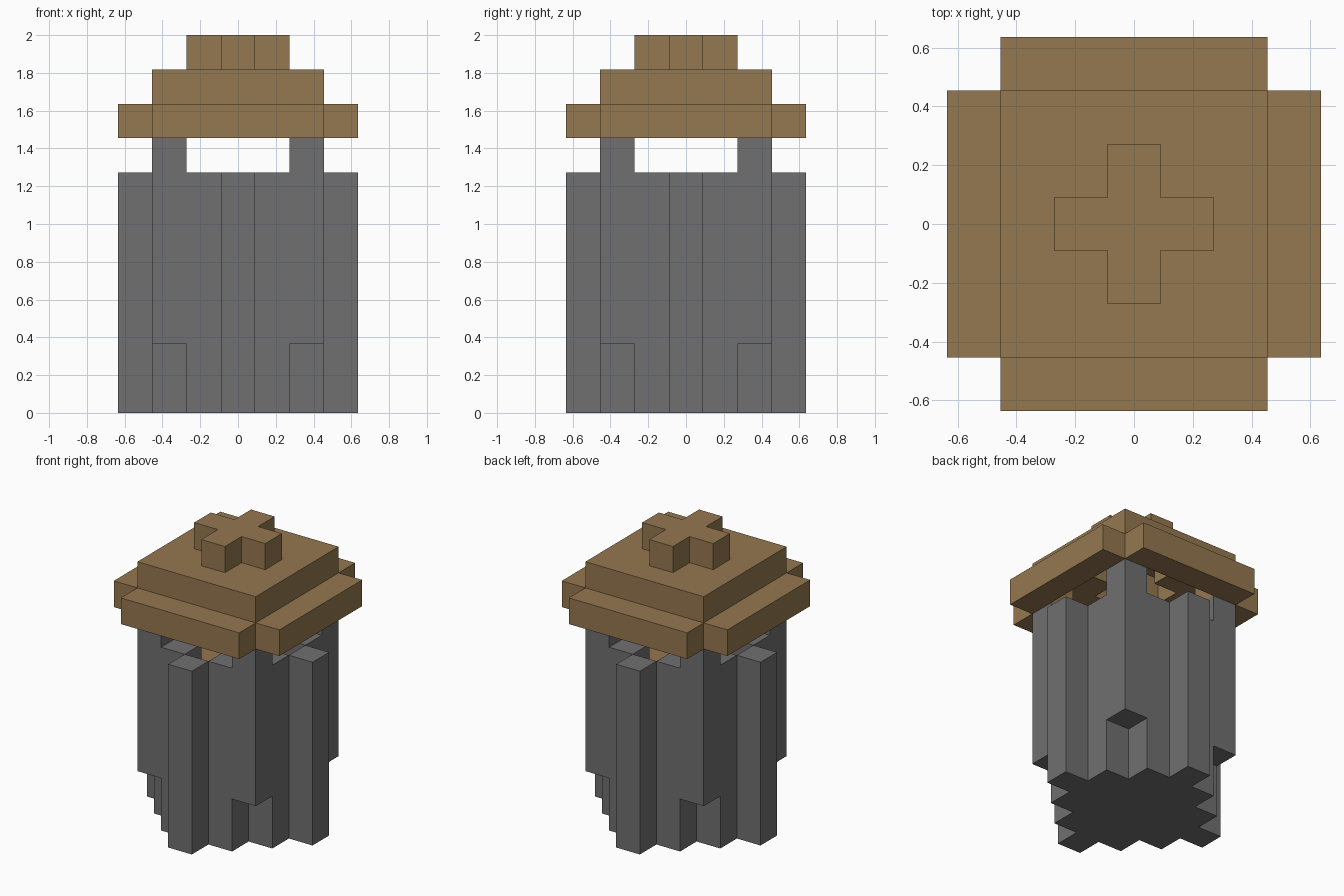
import bpy
import bmesh
from mathutils import Vector

UNIT = 2 / 11  # edge of one block

old = bpy.data.objects.get("Cube")
if old:
    bpy.data.objects.remove(old, do_unlink=True)


def material(name, rgb):
    mat = bpy.data.materials.new(name)
    mat.use_nodes = True
    color = (*rgb, 1)
    mat.diffuse_color = color
    mat.node_tree.nodes["Principled BSDF"].inputs["Base Color"].default_value = color
    return mat


stone = material("stone_grey", (0.16, 0.16, 0.16))
wood = material("wood_brown", (0.30, 0.188, 0.08))


def block_layer(name, rule, bottom, top, mat):
    """Extrude every grid cell that satisfies the rule, with outer faces only."""
    span = range(-3, 4)
    cells = {(i, j) for i in span for j in span if rule(i, j)}
    bm = bmesh.new()

    def quad(points):
        bm.faces.new([bm.verts.new(Vector(p) * UNIT) for p in points])

    for i, j in cells:
        corners = [(i + a, j + b) for a, b in
                   ((-.5, -.5), (.5, -.5), (.5, .5), (-.5, .5))]
        quad([(x, y, top) for x, y in corners])
        quad([(x, y, bottom) for x, y in reversed(corners)])
        for k, (di, dj) in enumerate(((0, -1), (1, 0), (0, 1), (-1, 0))):
            if (i + di, j + dj) not in cells:
                p, q = corners[k], corners[(k + 1) % 4]
                quad([(*p, bottom), (*q, bottom), (*q, top), (*p, top)])
    bmesh.ops.remove_doubles(bm, verts=bm.verts, dist=UNIT / 100)
    mesh = bpy.data.meshes.new(name)
    bm.to_mesh(mesh)
    bm.free()
    mesh.materials.append(mat)
    obj = bpy.data.objects.new(name, mesh)
    bpy.context.collection.objects.link(obj)


def ring(i, j):
    return abs(i) + abs(j) == 3


def inside(i, j):
    return abs(i) + abs(j) < 3


def corner(i, j):
    return abs(i) == 2 and abs(j) == 2


def cross(i, j):
    return abs(i) + abs(j) <= 1


def eave(i, j):
    return (max(abs(i), abs(j)) == 3 and min(abs(i), abs(j)) < 3) or corner(i, j)


def slab(i, j):
    return max(abs(i), abs(j)) <= 2 and not cross(i, j)


# Stone shaft: stepped round wall, closed base and four corner pillars
block_layer("shaft_wall", lambda i, j: ring(i, j) and not corner(i, j), 0, 7, stone)
block_layer("shaft_base", inside, 0, 1, stone)
block_layer("corner_pillars", corner, 2, 8, stone)

# Wooden floor set below the rim
block_layer("inner_floor", inside, 5, 6, wood)

# Hollow stepped wooden roof
block_layer("roof_eave", eave, 8, 9, wood)
block_layer("roof_slab", slab, 9, 10, wood)
block_layer("roof_cap", cross, 10, 11, wood)
